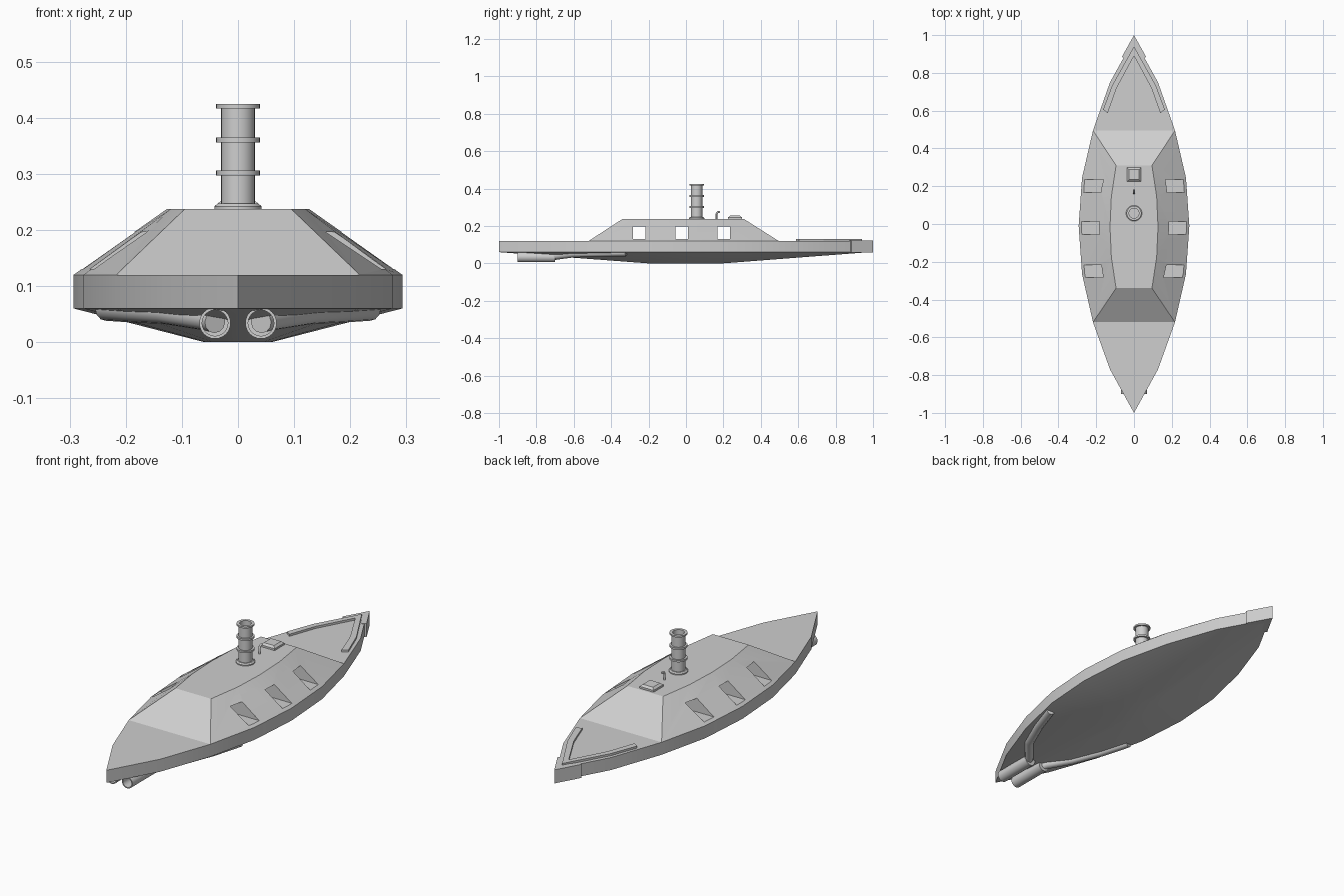
import bpy, bmesh, math
from mathutils import Matrix, Vector

cube = bpy.data.objects.get("Cube")
if cube:
    bpy.data.objects.remove(cube, do_unlink=True)

grey = bpy.data.materials.new("plain_grey")
grey.use_nodes = True
grey.diffuse_color = (0.62, 0.62, 0.62, 1)
grey.node_tree.nodes["Principled BSDF"].inputs["Base Color"].default_value = grey.diffuse_color


def activate(ob):
    bpy.ops.object.select_all(action='DESELECT')
    ob.select_set(True)
    bpy.context.view_layer.objects.active = ob


def finish(name, bm, smooth=True):
    bmesh.ops.recalc_face_normals(bm, faces=bm.faces)
    me = bpy.data.meshes.new(name)
    bm.to_mesh(me)
    bm.free()
    me.materials.append(grey)
    ob = bpy.data.objects.new(name, me)
    bpy.context.collection.objects.link(ob)
    if smooth:
        activate(ob)
        bpy.ops.object.shade_smooth_by_angle(angle=math.radians(30))
    return ob


def loft(name, rings, smooth=True):
    """Solid through stacked rings, each a (outline, height) pair."""
    bm = bmesh.new()
    loops = [[bm.verts.new((x, y, z)) for x, y in pts] for pts, z in rings]
    n = len(loops[0])
    for a, b in zip(loops, loops[1:]):
        for i in range(n):
            j = (i + 1) % n
            bm.faces.new((a[i], a[j], b[j], b[i]))
    bm.faces.new(loops[0])
    bm.faces.new(loops[-1])
    return finish(name, bm, smooth)


def lathe(name, profile, matrix, steps=32):
    bm = bmesh.new()
    vs = [bm.verts.new((r, 0, z)) for r, z in profile]
    es = [bm.edges.new(p) for p in zip(vs, vs[1:])]
    bmesh.ops.spin(bm, geom=vs + es, cent=(0, 0, 0), axis=(0, 0, 1),
                   angle=math.tau, steps=steps)
    bmesh.ops.remove_doubles(bm, verts=bm.verts, dist=1e-5)
    bm.transform(matrix)
    return finish(name, bm)


def pipe(name, points, radius):
    cu = bpy.data.curves.new(name, 'CURVE')
    cu.dimensions = '3D'
    cu.bevel_depth = radius
    cu.bevel_resolution = 4
    cu.use_fill_caps = True
    sp = cu.splines.new('POLY')
    sp.points.add(len(points) - 1)
    for p, co in zip(sp.points, points):
        p.co = (*co, 1)
    cu.materials.append(grey)
    ob = bpy.data.objects.new(name, cu)
    bpy.context.collection.objects.link(ob)
    activate(ob)
    bpy.ops.object.convert(target='MESH')
    bpy.ops.object.shade_smooth_by_angle(angle=math.radians(40))


def mirrored(half):
    """Close a right-hand outline by reflecting it across x = 0."""
    return half + [(-x, y) for x, y in reversed(half) if x > 0]


def square(s, y):
    return [(-s, y - s), (s, y - s), (s, y + s), (-s, y + s)]


# Hull: pointed armoured belt over a shallow keel
side = [(0.217, -0.52), (0.275, -0.265), (0.293, -0.01), (0.275, 0.245), (0.217, 0.495)]
outline = mirrored([(0, -1), (0.127, -0.77)] + side + [(0.127, 0.75), (0, 0.98)])
keel = [(x * 0.205, y * 0.2) for x, y in outline]
loft("hull", [(keel, 0), (outline, 0.06), (outline, 0.12)])

# Casemate with sloping armour
roof = [(0.095, -0.34), (0.12, -0.175), (0.127, -0.015), (0.12, 0.145), (0.095, 0.31)]
casemate = loft("casemate", [(mirrored(side), 0.12), (mirrored(roof), 0.237)])

# Gun ports cut straight through the casemate
for i, y in enumerate((-0.25, -0.022, 0.202)):
    port = [(-0.4, y - 0.034), (0.4, y - 0.034), (0.4, y + 0.034), (-0.4, y + 0.034)]
    cutter = loft(f"gun_port_cutter_{i}", [(port, 0.13), (port, 0.196)], False)
    cut = casemate.modifiers.new("gun_port", 'BOOLEAN')
    cut.operation = 'DIFFERENCE'
    cut.solver = 'EXACT'
    cut.object = cutter
    activate(casemate)
    bpy.ops.object.modifier_apply(modifier=cut.name)
    bpy.data.objects.remove(cutter, do_unlink=True)

# Funnel: flared foot, two bands, lip and open bore
funnel = [(0.042, 0), (0.042, 0.005), (0.036, 0.01), (0.03, 0.01)]
for z in (0.06, 0.119):
    funnel += [(0.03, z), (0.039, z), (0.039, z + 0.009), (0.03, z + 0.009)]
funnel += [(0.03, 0.179), (0.039, 0.179), (0.039, 0.187), (0.026, 0.187),
           (0.026, 0.01), (0, 0.01)]
lathe("funnel", funnel, Matrix.Translation((0, 0.057, 0.237)))

# Roof hatch and hooked vent pipe
loft("hatch", [(square(0.037, 0.262), 0.237), (square(0.037, 0.262), 0.246),
               (square(0.027, 0.262), 0.255)], False)
pipe("vent_pipe", [(0, 0.163, 0.235), (0, 0.163, 0.262), (0, 0.166, 0.271),
                   (0, 0.173, 0.275), (0, 0.182, 0.276)], 0.005)

# Bow breakwater, a low V-shaped rail on the deck
rail = mirrored([(0, 0.94), (0.115, 0.735), (0.164, 0.605)])
inner = mirrored([(0, 0.89), (0.092, 0.72), (0.139, 0.588)])
bm = bmesh.new()
path = [2, 1, 0, 4, 3]
rows = [[bm.verts.new((*pts[i], z)) for i in path]
        for pts, z in ((rail, 0.115), (rail, 0.13), (inner, 0.13), (inner, 0.115))]
for k in range(4):
    a, b = rows[k], rows[(k + 1) % 4]
    for i in range(4):
        bm.faces.new((a[i], a[i + 1], b[i + 1], b[i]))
for end in (0, 4):
    bm.faces.new([r[end] for r in rows])
finish("breakwater", bm, False)

# Ram plating wrapped round the bow
ram = mirrored([(0, 0.93), (0.047, 0.873), (0.064, 0.885), (0, 1.0)])
loft("ram", [(ram, 0.057), (ram, 0.122)], False)

# Twin stern tubes with feed pipes along the underside
tube = [(0, 0), (0.028, 0), (0.028, 0.2), (0.023, 0.2), (0.023, 0.005), (0, 0.005)]
for s, label in ((1, "left"), (-1, "right")):
    place = Matrix.Translation((0.041 * s, -0.7, 0.034)) @ Matrix.Rotation(math.pi / 2, 4, 'X')
    lathe(f"stern_tube_{label}", tube, place, 24)
    pipe(f"feed_pipe_{label}", [(0.041 * s, -0.72, 0.036), (0.055 * s, -0.69, 0.04),
                                (0.13 * s, -0.6, 0.052), (0.19 * s, -0.46, 0.055),
                                (0.235 * s, -0.32, 0.058)], 0.02)
